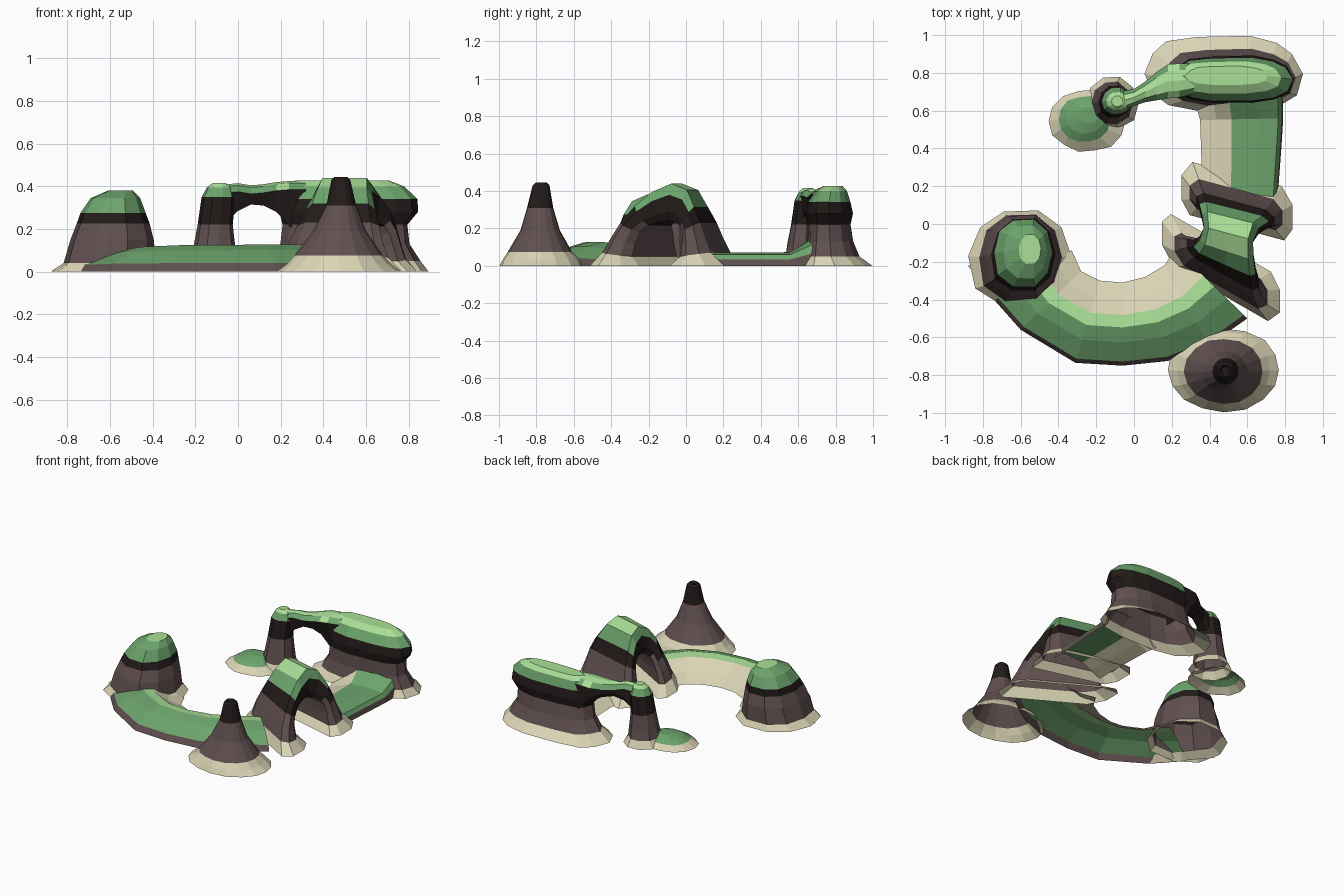
import bpy, bmesh, math, random

if "Cube" in bpy.data.objects:
    bpy.data.objects.remove(bpy.data.objects["Cube"])
random.seed(4)

COLOURS = {"sand": (.70, .66, .46), "brown": (.12, .08, .08), "dark": (.016, .011, .010),
           "green": (.15, .37, .15), "light": (.40, .74, .31)}
NAMES = list(COLOURS)
MATS = []
for k, c in COLOURS.items():
    m = bpy.data.materials.new(k)
    m.diffuse_color = (*c, 1)
    m.use_nodes = True
    m.node_tree.nodes["Principled BSDF"].inputs["Base Color"].default_value = m.diffuse_color
    MATS.append(m)


def loft(name, rings, bands=None, closed=True, cap=None, cap_start=False, paint=None):
    """Skin a list of point rings; colour by band index, or by a paint function."""
    bm = bmesh.new()
    vs = [[bm.verts.new(p) for p in r] for r in rings]
    n = len(rings[0])
    for i in range(len(vs) - 1):
        for j in range(n if closed else n - 1):
            k = (j + 1) % n
            f = bm.faces.new((vs[i][j], vs[i][k], vs[i + 1][k], vs[i + 1][j]))
            if bands:
                f.material_index = NAMES.index(bands[i])
    if cap:
        bm.faces.new(vs[-1]).material_index = NAMES.index(cap)
    if cap_start:
        bm.faces.new(vs[0][::-1])
    bmesh.ops.recalc_face_normals(bm, faces=bm.faces)
    if paint:
        for f in bm.faces:
            f.material_index = NAMES.index(paint(f))
    me = bpy.data.meshes.new(name)
    bm.to_mesh(me)
    bm.free()
    for m in MATS:
        me.materials.append(m)
    ob = bpy.data.objects.new(name, me)
    bpy.context.collection.objects.link(ob)
    return ob


def rock(name, specs, bands, cap, n=12, power=1.0, jitter=.05):
    """Rock from stacked outlines: (z, cx, cy, rx, ry)."""
    wob = [1 + random.uniform(-jitter, jitter) for _ in range(n)]
    rings = []
    for z, cx, cy, rx, ry in specs:
        ring = []
        for j in range(n):
            a = math.tau * j / n
            c, s = math.cos(a), math.sin(a)
            w = wob[j] * (1 + random.uniform(-jitter, jitter) / 2)
            ring.append((cx + rx * w * math.copysign(abs(c) ** power, c),
                         cy + ry * w * math.copysign(abs(s) ** power, s), z))
        rings.append(ring)
    return loft(name, rings, bands, cap=cap)


def bank(name, stations, profile, bands):
    """Low bank from (outer x, y, inner x, y, height scale) and (fraction, z) profile."""
    rows = [[(ox + (ix - ox) * t, oy + (iy - oy) * t, z * h)
             for ox, oy, ix, iy, h in stations] for t, z in profile]
    ob = loft(name, rows, bands, closed=False)
    if sum(p.normal.z for p in ob.data.polygons) < 0:
        ob.data.flip_normals()


def cliff_paint(f):
    z, nz = f.calc_center_median().z, f.normal.z
    if z > .32 and nz > .25:
        return "light" if nz > .75 else "green"
    return "sand" if z < .06 else "brown" if z < .22 else "dark"


# Left rock tower
rock("left_rock", [(0, -.60, -.17, .275, .26), (.04, -.60, -.175, .225, .235),
                   (.15, -.59, -.165, .20, .22), (.225, -.585, -.16, .175, .20),
                   (.275, -.585, -.15, .158, .185), (.345, -.575, -.145, .12, .145),
                   (.38, -.55, -.13, .06, .08)],
     ["sand", "brown", "brown", "dark", "green", "green"], "light", n=10, power=.9)

# Cone peak with a small crater
rock("cone_peak", [(0, .475, -.775, .30, .222), (.035, .475, -.775, .25, .205),
                   (.075, .475, -.78, .212, .172), (.19, .478, -.78, .125, .105),
                   (.31, .485, -.78, .07, .07), (.43, .483, -.775, .045, .045),
                   (.445, .483, -.775, .03, .03), (.43, .483, -.775, .018, .018)],
     ["sand", "sand", "brown", "brown", "dark", "dark", "dark"], "dark", n=16, jitter=.02)

# Curved grass bank
bank("curved_bank",
     [(-.76, -.38, -.33, -.14, .8), (-.60, -.56, -.28, -.25, .93),
      (-.31, -.735, -.18, -.30, 1), (-.06, -.75, -.06, -.31, 1), (.18, -.725, .06, -.28, 1.02),
      (.40, -.64, .16, -.22, 1.02), (.60, -.50, .22, -.13, .9)],
     [(0, 0), (.05, .04), (.28, .10), (.46, .125), (.61, .118), (.80, .05), (1, .008)],
     ["brown", "green", "green", "light", "sand", "sand"])

# Sandy apron outside the left rock
loft("sand_apron", [[(-.88, -.22, 0), (-.74, -.39, 0), (-.60, -.55, 0)],
                    [(-.80, -.21, .035), (-.70, -.36, .04), (-.59, -.50, .04)]],
     ["sand"], closed=False)

# Straight grass bank
bank("straight_bank",
     [(.76, .10, .36, .08, 1), (.765, .2, .36, .2, 1), (.78, .4, .355, .4, 1),
      (.79, .56, .35, .55, 1), (.79, .68, .33, .62, 1.9)],
     [(0, 0), (.02, .035), (.06, .06), (.3, .072), (.62, .068), (.8, .035), (1, .005)],
     ["brown", "green", "green", "green", "sand", "sand"])


# Middle arch: (centre x, wall angle, half width, outer y, z, inner y, z)
def arch_ring(cx, ang, w, oy, oz, iy, iz):
    a = math.radians(ang)
    ring = []
    for t, s in [(0, -.8), (0, 0), (0, .8), (.3, 1), (.75, 1),
                 (1, .85), (1, 0), (1, -.85), (.75, -1), (.3, -1)]:
        ring.append((cx + s * w * math.cos(a), oy + (iy - oy) * t + s * w * math.sin(a),
                     oz + (iz - oz) * t))
    return ring


ARCH = [(.46, -30, .36, -.37, 0, -.10, 0), (.46, -30, .285, -.335, .07, -.17, .05),
        (.46, -30, .25, -.295, .16, -.17, .12), (.47, -29, .22, -.265, .23, -.16, .18),
        (.48, -24, .18, -.215, .32, -.14, .215), (.49, -18, .15, -.145, .395, -.10, .235),
        (.50, -15, .135, -.05, .44, -.065, .24), (.51, -14, .155, .035, .405, -.03, .235),
        (.53, -14, .19, .08, .315, .01, .215), (.535, -15, .215, .12, .23, .025, .18),
        (.535, -15, .235, .15, .15, .03, .12), (.54, -15, .255, .185, .07, .025, .05),
        (.545, -15, .305, .265, 0, -.02, 0)]
loft("middle_arch", [arch_ring(*s) for s in ARCH], paint=cliff_paint)

# Back cliff
rock("back_cliff", [(0, .47, .795, .41, .20), (.05, .50, .775, .345, .15),
                    (.13, .50, .77, .295, .125), (.22, .505, .765, .285, .115),
                    (.28, .52, .765, .315, .125), (.34, .52, .765, .31, .115),
                    (.40, .50, .775, .275, .085), (.428, .49, .785, .215, .05)],
     ["sand", "brown", "brown", "dark", "dark", "green", "light"], "light",
     n=14, power=.72, jitter=.035)

# Slim leg that carries the back bridge
rock("bridge_leg", [(0, -.12, .64, .14, .145), (.05, -.12, .64, .11, .12),
                    (.12, -.115, .64, .098, .105), (.22, -.11, .645, .083, .09),
                    (.35, -.095, .65, .078, .075), (.395, -.09, .65, .06, .05),
                    (.415, -.09, .65, .03, .03)],
     ["sand", "brown", "brown", "dark", "green", "light"], "light", n=10)

# Bridge: (x, y, half width, low z, high z)
BRIDGE = [(-.12, .64, .04, .26, .395), (-.05, .655, .05, .24, .41), (0, .67, .045, .285, .415),
          (.06, .70, .055, .315, .405), (.12, .73, .075, .31, .41), (.18, .755, .09, .28, .42),
          (.24, .76, .09, .215, .425), (.32, .77, .08, .14, .425)]
loft("back_bridge", [[(x, y + s * w, z) for s, z in
                      [(-.7, lo), (.7, lo), (1, lo + .03), (1, hi - .04),
                       (.6, hi - .01), (0, hi), (-.6, hi - .01), (-1, hi - .04)]]
                     for x, y, w, lo, hi in BRIDGE], cap="dark", cap_start=True, paint=cliff_paint)

# Small grassy islet beside the leg
rock("grass_islet", [(0, -.25, .545, .20, .17), (.035, -.265, .555, .135, .125),
                     (.06, -.26, .565, .10, .09), (.075, -.24, .575, .05, .045)],
     ["sand", "green", "green"], "green", n=14)
